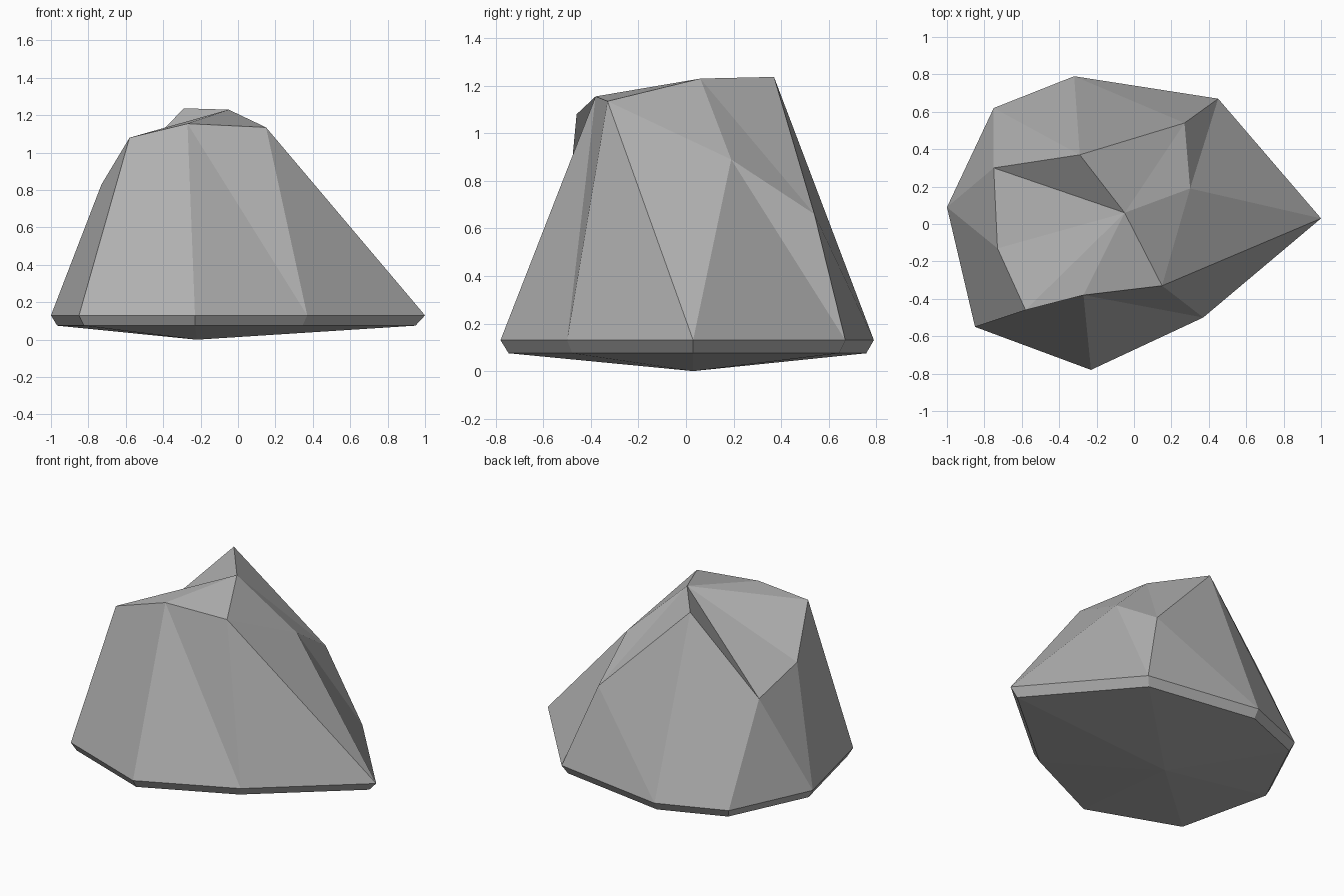
import bpy
import bmesh
from mathutils import Vector

cube = bpy.data.objects.get("Cube")
if cube:
    bpy.data.objects.remove(cube, do_unlink=True)

# Single flat stone colour
stone = bpy.data.materials.new("stone_grey")
stone.use_nodes = True
grey = (0.45, 0.45, 0.45, 1)
stone.diffuse_color = grey
shader = next(n for n in stone.node_tree.nodes if n.type == "BSDF_PRINCIPLED")
shader.inputs["Base Color"].default_value = grey
shader.inputs["Roughness"].default_value = 0.9

RIM_HEIGHT = 0.13
CHAMFER_HEIGHT = 0.075
CHAMFER_SCALE = 0.958

# Outline of the widest rim, anticlockwise, corners named a to h
rim_outline = [(1, 0.03), (0.45, 0.67), (-0.32, 0.79), (-0.75, 0.62),
               (-1, 0.09), (-0.85, -0.55), (-0.23, -0.78), (0.37, -0.5)]

# Chiselled upper corners; C is the crown in the middle
upper_corners = {
    "P": (0.15, -0.33, 1.135),
    "Q": (-0.27, -0.38, 1.155),
    "R": (-0.58, -0.46, 1.08),
    "S": (-0.73, -0.13, 0.83),
    "T": (-0.75, 0.3, 0.755),
    "U": (-0.29, 0.37, 1.237),
    "V": (0.27, 0.54, 0.66),
    "W": (0.3, 0.19, 0.89),
    "C": (-0.05, 0.06, 1.23),
}

# Facets by corner name: crown fan, then the flanks down to the rim
crown_facets = "CPQ CQR CRS CST CTU CUV CVW CWP"
flank_facets = ("Pha QhP Qgh QRfg RSef STe Tde TUd "
                "Ucd UVc Vbc VWb Wab WPa")

bm = bmesh.new()
corner = {name: bm.verts.new(p) for name, p in upper_corners.items()}
rim = [bm.verts.new((x, y, RIM_HEIGHT)) for x, y in rim_outline]
corner.update(zip("abcdefgh", rim))
for facet in (crown_facets + " " + flank_facets).split():
    bm.faces.new([corner[name] for name in facet])

# Chamfered underside tapering to a shallow point
foot = Vector((-0.22, 0.03, 0))
foot_vert = bm.verts.new(foot)
lower = []
for v in rim:
    p = foot.lerp(v.co, CHAMFER_SCALE)
    p.z = CHAMFER_HEIGHT
    lower.append(bm.verts.new(p))
for i in range(len(rim)):
    j = (i + 1) % len(rim)
    bm.faces.new((rim[i], lower[i], lower[j], rim[j]))
    bm.faces.new((lower[i], foot_vert, lower[j]))

bmesh.ops.recalc_face_normals(bm, faces=bm.faces)
mesh = bpy.data.meshes.new("boulder")
bm.to_mesh(mesh)
bm.free()
mesh.materials.append(stone)
boulder = bpy.data.objects.new("boulder", mesh)
bpy.context.collection.objects.link(boulder)
